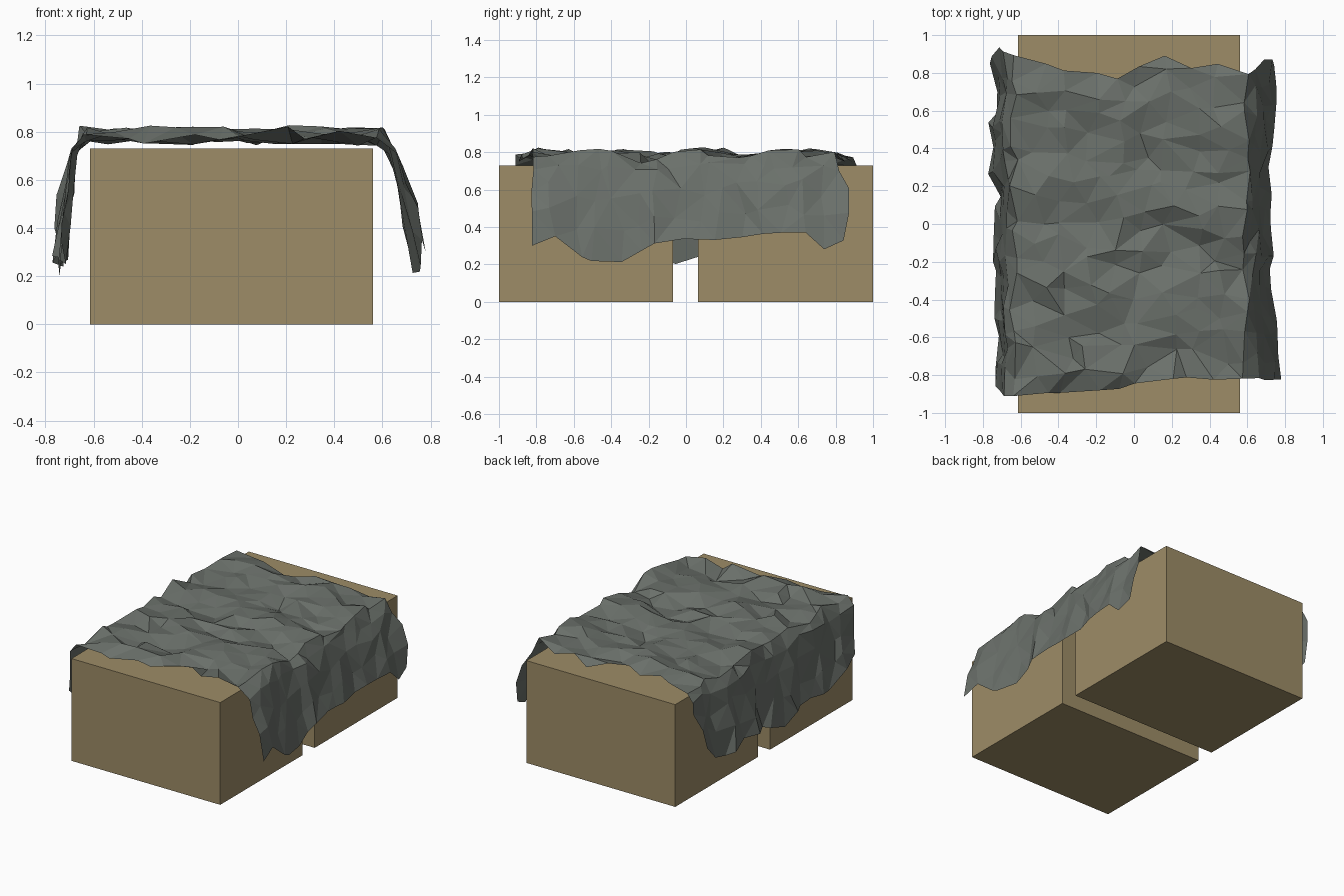
import bpy, bmesh, random
from math import sin

if "Cube" in bpy.data.objects:
    bpy.data.objects.remove(bpy.data.objects["Cube"])

random.seed(11)
jit = random.uniform


def material(name, rgb):
    m = bpy.data.materials.new(name)
    m.diffuse_color = (*rgb, 1)
    m.use_nodes = True
    m.node_tree.nodes["Principled BSDF"].inputs["Base Color"].default_value = m.diffuse_color
    return m


def lerp_table(pts, t):
    """Piecewise linear lookup in a short list of (t, value) pairs."""
    if t <= pts[0][0]:
        return pts[0][1]
    for (a, va), (b, vb) in zip(pts, pts[1:]):
        if t <= b:
            return va + (vb - va) * (t - a) / (b - a)
    return pts[-1][1]


def make_object(name, bm, mat):
    me = bpy.data.meshes.new(name)
    bm.to_mesh(me)
    bm.free()
    me.materials.append(mat)
    ob = bpy.data.objects.new(name, me)
    bpy.context.collection.objects.link(ob)
    return ob


tan = material("crate_tan", (0.34, 0.265, 0.135))
grey = material("cloth_grey", (0.145, 0.162, 0.145))

# Two plain crates with a narrow gap between them
X0, X1, TOP = -0.615, 0.56, 0.73
for name, y0, y1 in (("front_crate", -1.0, -0.07), ("back_crate", 0.065, 1.0)):
    bm = bmesh.new()
    bmesh.ops.create_cube(bm, size=1)
    for v in bm.verts:
        v.co = ((X0 + X1) / 2 + v.co.x * (X1 - X0),
                (y0 + y1) / 2 + v.co.y * (y1 - y0),
                TOP / 2 + v.co.z * TOP)
    make_object(name, bm, tan)

# Cloth outline: ragged front/back edges by x, hem heights by y
front_edge = [(-0.76, -0.82), (-0.7, -0.91), (-0.6, -0.9), (-0.33, -0.9),
              (0, -0.86), (0.25, -0.8), (0.5, -0.82), (0.72, -0.82)]
back_edge = [(-0.76, 0.8), (-0.7, 0.93), (-0.5, 0.84), (-0.1, 0.77), (0.17, 0.9),
             (0.35, 0.81), (0.5, 0.86), (0.61, 0.78), (0.7, 0.89), (0.76, 0.81)]
hem_right = [(-0.82, 0.3), (-0.75, 0.39), (-0.53, 0.22), (-0.35, 0.21), (-0.12, 0.34),
             (0.2, 0.33), (0.45, 0.37), (0.65, 0.37), (0.8, 0.22), (0.87, 0.4)]
hem_left = [(-0.9, 0.45), (-0.65, 0.24), (-0.3, 0.3), (-0.05, 0.2), (0.15, 0.27),
            (0.4, 0.3), (0.65, 0.22), (0.85, 0.4)]

# Fall of the side flaps: how far x has moved outward at each drop fraction
fall_left = [(0, -0.655), (0.15, -0.685), (0.5, -0.705), (1, -0.735)]
fall_right = [(0, 0.61), (0.15, 0.645), (0.5, 0.695), (1, 0.74)]

# Cloth: top grid columns plus hanging columns on both sides
N_TOP, N_Y = 9, 15
drops = (0.13, 0.4, 0.7, 1.0)
cols = ([("L", d) for d in reversed(drops)]
        + [("T", i / N_TOP) for i in range(N_TOP + 1)]
        + [("R", d) for d in drops])
pleat = {(k, j): jit(-0.035, 0.035) for k in "LR" for j in range(N_Y + 1)}
bm = bmesh.new()
grid = []
for j in range(N_Y + 1):
    t = j / N_Y
    loose = 1 if 0 < j < N_Y else 0.2
    row = []
    for kind, s in cols:
        if kind == "T":
            x = -0.635 + s * 1.225
        else:
            x = lerp_table(fall_left if kind == "L" else fall_right, s)
        y = lerp_table(front_edge, x) * (1 - t) + lerp_table(back_edge, x) * t
        y += jit(-0.045, 0.045) * loose
        if kind == "T":
            # crumples that run mostly across the crates
            z = 0.782 + 0.014 * sin(13 * y + 2.5 * x) + jit(-0.032, 0.032)
            z = min(max(z, 0.742), 0.83)
            x += jit(-0.05, 0.05) if 0 < s < 1 else jit(-0.025, 0.025)
        else:
            # irregular vertical pleats in the hanging flaps
            hem = lerp_table(hem_left if kind == "L" else hem_right, y)
            z = 0.785 + (hem - 0.785) * s
            if s < 1:
                z += jit(-0.04, 0.04) * (1 if s > 0.2 else 0.5)
            x += pleat[kind, j] * (0.5 + 0.4 * s) + jit(-0.012, 0.012)
        row.append(bm.verts.new((x, y, z)))
    grid.append(row)
for a, b in zip(grid, grid[1:]):
    for i in range(len(cols) - 1):
        bm.faces.new((a[i], a[i + 1], b[i + 1], b[i]))
bmesh.ops.triangulate(bm, faces=bm.faces[:], quad_method='BEAUTY')
make_object("draped_cloth", bm, grey)
